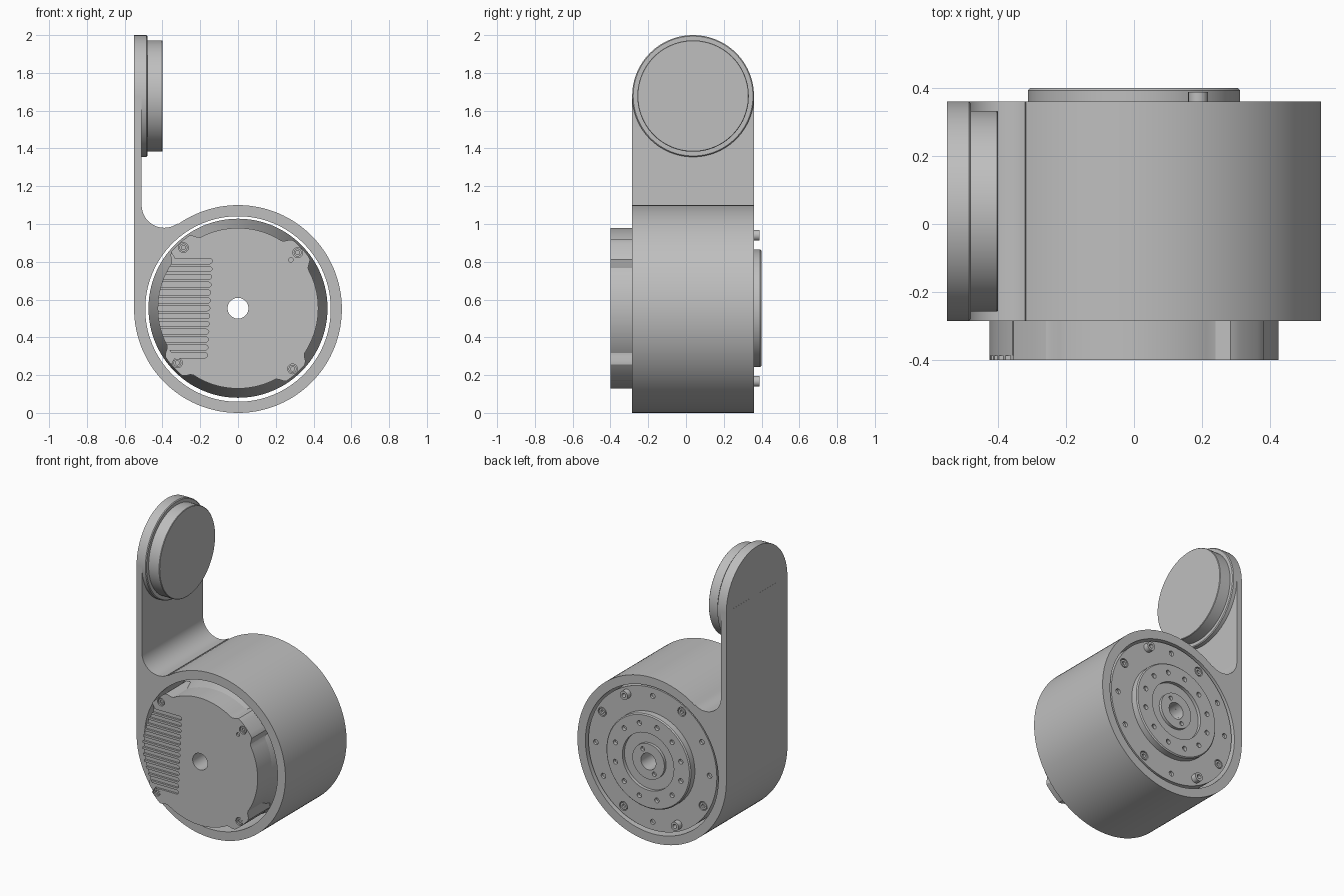
import bpy, bmesh
from math import sin, cos, pi, radians, degrees, asin, sqrt, atan2

cube = bpy.data.objects.get("Cube")
if cube:
    bpy.data.objects.remove(cube, do_unlink=True)

grey = bpy.data.materials.new("plain grey")
grey.use_nodes = True
grey.diffuse_color = (0.52, 0.52, 0.52, 1)
grey.node_tree.nodes["Principled BSDF"].inputs["Base Color"].default_value = (0.52, 0.52, 0.52, 1)

RING_Z = 0.55      # housing axis height
AXIS = 0.554       # motor axis height
BACK, FRONT = 0.36, -0.285


def finish(obj):
    """Weld, orient, colour and shade a mesh object."""
    bm = bmesh.new()
    bm.from_mesh(obj.data)
    bmesh.ops.remove_doubles(bm, verts=bm.verts, dist=1e-5)
    bmesh.ops.recalc_face_normals(bm, faces=bm.faces)
    bm.to_mesh(obj.data)
    bm.free()
    obj.data.materials.clear()
    obj.data.materials.append(grey)
    bpy.ops.object.select_all(action='DESELECT')
    obj.select_set(True)
    bpy.context.view_layer.objects.active = obj
    bpy.ops.object.shade_smooth_by_angle(angle=radians(30))
    return obj


def arc(cx, cz, r, a0, a1, n):
    """Points along an arc, angles in degrees."""
    return [(cx + r * cos(radians(a0 + (a1 - a0) * i / n)),
             cz + r * sin(radians(a0 + (a1 - a0) * i / n))) for i in range(n + 1)]


def circle(cx, cz, r, n=24):
    return arc(cx, cz, r, 0, 360, n)[:-1]


def polar(r, deg):
    return r * cos(radians(deg)), AXIS + r * sin(radians(deg))


def plate(name, loops, y0, y1):
    """Extrude closed x-z loops (outline first, then holes) between y0 and y1."""
    cu = bpy.data.curves.new(name, 'CURVE')
    cu.dimensions = '2D'
    cu.fill_mode = 'BOTH'
    cu.extrude = abs(y1 - y0) / 2
    for loop in loops:
        sp = cu.splines.new('POLY')
        sp.points.add(len(loop) - 1)
        for p, (x, z) in zip(sp.points, loop):
            p.co = (x, z, 0, 1)
        sp.use_cyclic_u = True
    obj = bpy.data.objects.new(name, cu)
    bpy.context.collection.objects.link(obj)
    obj.location.y = (y0 + y1) / 2
    obj.rotation_euler.x = pi / 2
    bpy.ops.object.select_all(action='DESELECT')
    obj.select_set(True)
    bpy.context.view_layer.objects.active = obj
    bpy.ops.object.convert(target='MESH')
    return finish(bpy.context.view_layer.objects.active)


def lathe(name, profile, centre, axis='Y', n=96):
    """Revolve a closed (radius, depth) profile round the Y or X axis."""
    bm = bmesh.new()
    rings = []
    for i in range(n):
        c, s = cos(2 * pi * i / n), sin(2 * pi * i / n)
        ring = []
        for r, t in profile:
            u, v = centre[0] + r * c, centre[1] + r * s
            ring.append(bm.verts.new((u, t, v) if axis == 'Y' else (t, u, v)))
        rings.append(ring)
    k = len(profile)
    for i in range(n):
        a, b = rings[i], rings[(i + 1) % n]
        for j in range(k):
            m = (j + 1) % k
            if profile[j][0] or profile[m][0]:
                bm.faces.new((a[j], a[m], b[m], b[j]))
    me = bpy.data.meshes.new(name)
    bm.to_mesh(me)
    bm.free()
    obj = bpy.data.objects.new(name, me)
    bpy.context.collection.objects.link(obj)
    return finish(obj)


def tube(name, inner, outer, y0, y1, centre, n=24):
    return lathe(name, [(inner, y0), (outer, y0), (outer, y1), (inner, y1)], centre, n=n)


# Housing ring flowing through a fillet into the upright arm
fx, fz, fr = -0.39, 1.1, 0.12
join = degrees(atan2(fz - RING_Z, fx))
outline = [(-0.55, 1.68)]
outline += arc(0, RING_Z, 0.55, 180, 360 + join, 110)
outline += arc(fx, fz, fr, join - 180, -180, 28)
outline += [(-0.51, 1.68)]
plate("housing_and_arm", [outline, circle(0, RING_Z, 0.491, 128)], FRONT, BACK)

# Round head of the arm with its raised pad
head = ((FRONT + BACK) / 2, 1.6775)
lathe("arm_head", [(0, -0.5495), (0.3225, -0.5495), (0.3225, -0.485),
                   (0.317, -0.48), (0, -0.48)], head, 'X')
lathe("head_pad", [(0, -0.485), (0.295, -0.485), (0.295, -0.403),
                   (0.292, -0.40), (0, -0.40)], head, 'X')

# Motor core, tapered toward the front
BORE = 0.055
lathe("motor_core", [(BORE, -0.38), (0.415, -0.38), (0.42, -0.27), (0.474, -0.06),
                     (0.474, 0.335), (BORE, 0.335)], (0, AXIS), n=128)

# Front cover: round with four screw lobes
LOBES = (43, 132, 222, 312)


def cover_point(deg):
    d = min(abs((deg - a + 180) % 360 - 180) for a in LOBES)
    t = min(1, max(0, (14 - d) / 6))
    return polar(0.425 + 0.038 * t * t * (3 - 2 * t), deg)


plain = [cover_point(a) for a in range(0, 360, 2)]
plate("cover_body", [plain, circle(0, AXIS, BORE, 48)], -0.387, -0.17)

# Cover face: cooling slots open on its right-hand edge
SLOTS, PITCH, HALF = 13, 0.0415, 0.0135
face = [cover_point(a) for a in range(-140, 142, 2)]
for i in range(SLOTS):
    dz = PITCH * (SLOTS // 2 - i)
    end = -0.162 + 0.05 * dz
    for side in (1, -1):
        h = dz + side * HALF
        edge = (-sqrt(0.425 ** 2 - h * h), AXIS + h)
        if side == 1:
            face.append(edge)
            face += arc(end, AXIS + dz, HALF, 90, -90, 8)
        else:
            face.append(edge)
cover_screws = [polar(0.432, a) for a in LOBES]
holes = [circle(x, z, 0.026) for x, z in cover_screws]
plate("cover_face", [face, circle(0, AXIS, BORE, 48), circle(0.28, 0.81, 0.012)] + holes,
      -0.40, -0.387)
for c in cover_screws:
    tube("cover_screw", 0.011, 0.021, -0.396, -0.38, c)

# Rear plate with alternating screw and plain holes
screw_angles, pin_angles = (30, 120, 210, 300), (64, 244)
hole_angles = (0, 90, 150, 180, 270, 330)
holes = [circle(*polar(0.43, a), 0.03) for a in screw_angles]
holes += [circle(*polar(0.42, a), 0.017) for a in hole_angles]
plate("rear_plate", [circle(0, AXIS, 0.474, 128), circle(0, AXIS, BORE, 48)] + holes, 0.335, 0.352)
for a in screw_angles:
    tube("rear_screw", 0.012, 0.024, 0.33, 0.35, polar(0.43, a))
for a in pin_angles:
    tube("rear_pin", 0.014, 0.029, 0.34, 0.388, polar(0.43, a))

# Output rotor: chamfered rim, drilled face, recessed centre and hub
lathe("rotor_base", [(BORE, 0.345), (0.312, 0.345), (0.312, 0.393), (0.305, 0.40),
                     (0.298, 0.40), (0.298, 0.378), (BORE, 0.378)], (0, AXIS))
holes = [circle(*polar(0.25, a), 0.016) for a in range(15, 360, 30)]
plate("rotor_face", [circle(0, AXIS, 0.299, 96), circle(0, AXIS, 0.19, 64)] + holes, 0.378, 0.40)
holes = [circle(*polar(0.085, a), 0.014) for a in (60, 240)]
plate("rotor_hub", [circle(0, AXIS, 0.118, 64), circle(0, AXIS, BORE, 48)] + holes, 0.378, 0.397)
